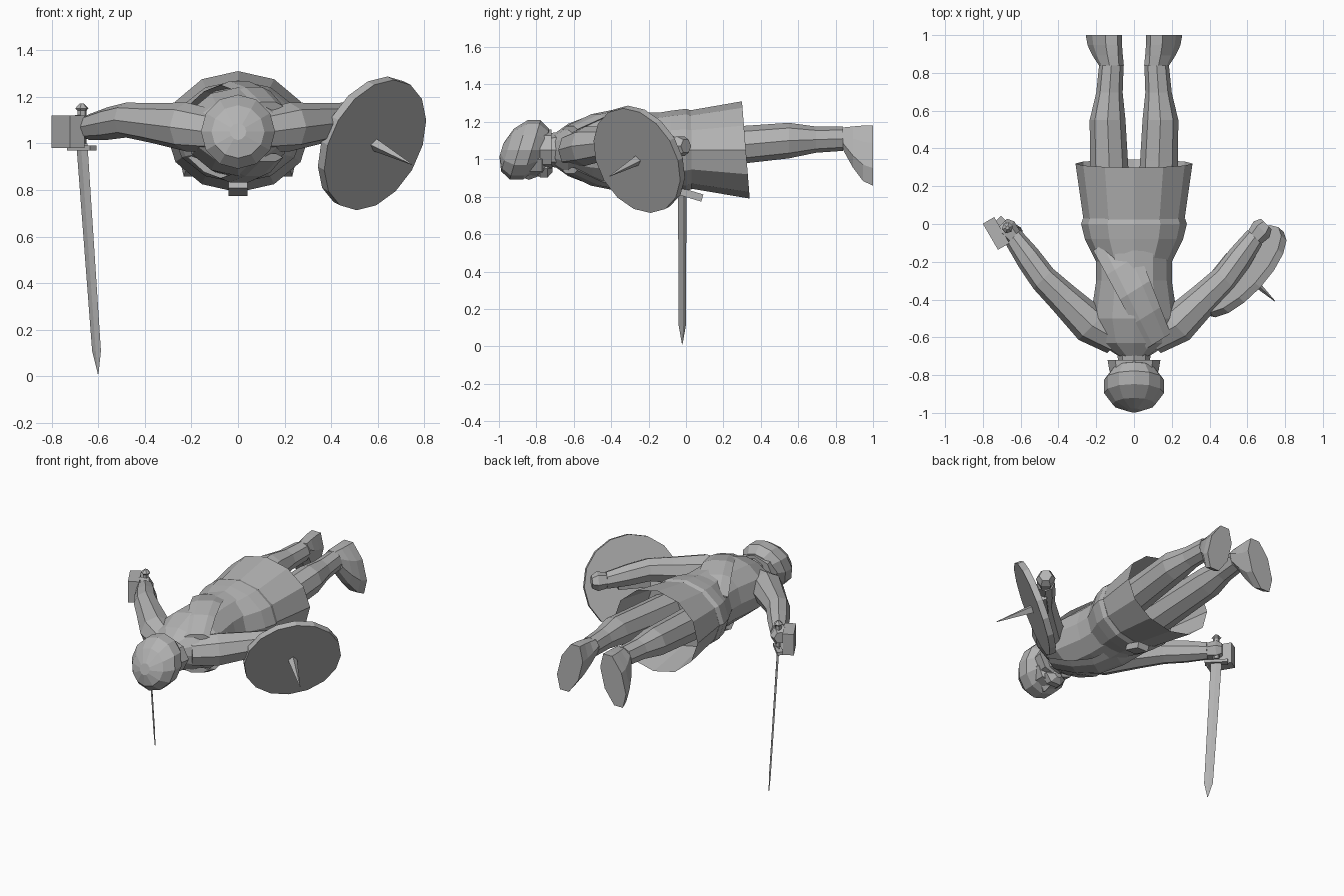
import bpy
import bmesh
import math
from mathutils import Vector

if "Cube" in bpy.data.objects:
    bpy.data.objects.remove(bpy.data.objects["Cube"])

COLOUR = (0.45, 0.45, 0.45, 1)
stone = bpy.data.materials.new("stone_grey")
stone.use_nodes = True
stone.diffuse_color = COLOUR
stone.node_tree.nodes["Principled BSDF"].inputs["Base Color"].default_value = COLOUR

RIGHT, BACK, UP = Vector((1, 0, 0)), Vector((0, 1, 0)), Vector((0, 0, 1))
CORE = 1.05  # height of the body's long axis
POINT = 0.002  # radius of a sharp tip


def loft(name, rings, side=RIGHT, up=UP, sides=8, phase=0.0, caps=True):
    """Skin a row of elliptical rings given as (centre, half width, half height)."""
    bm = bmesh.new()
    loops = []
    for centre, width, height in rings:
        angles = [math.tau * (i + phase) / sides for i in range(sides)]
        loops.append([bm.verts.new(centre + side * width * math.cos(angle) + up * height * math.sin(angle))
                      for angle in angles])
    for near, far in zip(loops, loops[1:]):
        for i in range(sides):
            j = (i + 1) % sides
            bm.faces.new((near[i], near[j], far[j], far[i]))
    if caps:
        bm.faces.new(loops[0])
        bm.faces.new(loops[-1])
    bmesh.ops.recalc_face_normals(bm, faces=bm.faces)
    mesh = bpy.data.meshes.new(name)
    bm.to_mesh(mesh)
    bm.free()
    mesh.materials.append(stone)
    obj = bpy.data.objects.new(name, mesh)
    bpy.context.scene.collection.objects.link(obj)


def body(name, *rows, **options):
    """Loft along the body axis from rows of (y, half width, half height)."""
    loft(name, [(Vector((0, y, CORE)), width, height) for y, width, height in rows], **options)


def ball(name, centre, width, length, height, lean=0.0, sides=12, steps=6):
    """Faceted ellipsoid with its poles on the body axis, leaning backwards."""
    rings = []
    for i in range(steps):
        angle = math.pi * (i + 0.4) / (steps - 0.2)
        middle = Vector(centre) - BACK * length * math.cos(angle)
        rings.append((middle, width * math.sin(angle), height * math.sin(angle)))
    loft(name, rings, up=UP + BACK * lean, sides=sides)


def block(name, centre, axis, length, width, height):
    """Box with its length along an axis, sized by half extents."""
    axis = axis.normalized()
    side = UP.cross(axis).normalized()
    corner = math.sqrt(2)
    ends = [(centre + axis * length * s, width * corner, height * corner) for s in (-1, 1)]
    loft(name, ends, side=side, up=axis.cross(side), sides=4, phase=0.5)


def limb(name, joints, radii, **options):
    """Round tube through joints."""
    loft(name, [(joint, radius, radius) for joint, radius in zip(joints, radii)], **options)


# Torso and neck
body("torso", (-0.7, 0.08, 0.09), (-0.63, 0.19, 0.14), (-0.5, 0.23, 0.19),
     (-0.3, 0.2, 0.2), (-0.15, 0.2, 0.2), (0, 0.25, 0.2), sides=12)
body("neck", (-0.8, 0.08, 0.08), (-0.65, 0.09, 0.1))

# Head with helmet, face and beard
ball("helmet", (0, -0.86, CORE), 0.165, 0.13, 0.165, lean=0.3)
body("neck_guard", (-0.78, 0.13, 0.11), (-0.72, 0.14, 0.11))
ball("face", (0, -0.81, 1), 0.12, 0.1, 0.1, sides=8, steps=4)
ball("nose", (0, -0.84, 0.92), 0.03, 0.05, 0.03, sides=4, steps=3)
ball("beard", (0, -0.76, 0.95), 0.08, 0.05, 0.06, sides=6, steps=4)

# Draped sash from the left shoulder to the right hip, on the back and chest
for label, facing in (("back", 1), ("chest", -1)):
    drape = []
    for i in range(5):
        t = i / 4
        lift = 0.11 + 0.09 * math.sin(math.pi * t)
        drape.append((Vector((0.13 - 0.25 * t, 0.54 * t - 0.62, CORE + facing * lift)), 0.08 + 0.04 * t, 0.02))
    loft("sash_" + label, drape, side=Vector((0.8, 0.5, 0)), sides=6)

# Rolled waistband, knot and open skirt
body("waistband", (-0.2, 0.2, 0.19), (-0.08, 0.26, 0.21), (0, 0.28, 0.22), (0.03, 0.27, 0.21), sides=12)
block("waist_knot", Vector((0, 0.03, 0.81)), BACK - UP * 0.3, 0.06, 0.04, 0.02)
body("skirt", (-0.03, 0.26, 0.2), (0.32, 0.31, 0.26), up=UP - BACK * 0.08, sides=12, caps=False)

for s, label in ((1, "left"), (-1, "right")):
    # Legs
    hip = Vector((0.12 * s, 0, CORE))
    calf = Vector((0.14 * s, 0.55, 1.1))
    ankle = Vector((0.12 * s, 0.84, 1.11))
    limb(label + "_leg", [hip, hip.lerp(calf, 0.6), calf, calf.lerp(ankle, 0.5), ankle],
         [0.11, 0.1, 0.095, 0.07, 0.065])

    # Outward turned feet, growing from ankle to flat sole
    sole = Vector((0.16 * s, 1, 1.02))
    foot = []
    for i in range(4):
        t = math.sin(math.pi * i / 6)
        middle = ankle.lerp(sole, t)
        middle.y = ankle.y + (sole.y - ankle.y) * i / 3
        foot.append((middle, 0.065 + 0.02 * t, 0.065 + 0.11 * t))
    loft(label + "_foot", foot, up=UP - RIGHT * 0.25 * s, phase=0.5)

    # Arms spread out and back along the body
    neck_side = Vector((0.08 * s, -0.62, CORE))
    shoulder = Vector((0.22 * s, -0.54, 1.07))
    elbow = Vector((0.48 * s, -0.29, 1.1))
    wrist = Vector((0.64 * s, -0.07, 1.07))
    limb(label + "_arm", [neck_side, shoulder, shoulder.lerp(elbow, 0.6), elbow, elbow.lerp(wrist, 0.5), wrist],
         [0.09, 0.105, 0.085, 0.075, 0.07, 0.055], side=Vector((0.7 * s, -0.7, 0)))

    # Closed fists
    knuckle = wrist + Vector((0.06 * s, 0.07, 0))
    limb(label + "_hand", [wrist, wrist.lerp(knuckle, 0.6), knuckle], [0.05, 0.06, 0.04],
         side=Vector((0.7 * s, -0.7, 0)), sides=6)

# Outer guard plate beside the right fist
block("hand_guard", Vector((-0.73, -0.05, CORE)), Vector((0.5, -0.86, 0)), 0.08, 0.035, 0.07)

# Sword with its blade hanging down
edge = Vector((-0.7, 0.7, 0))
flat = edge.cross(UP)
hilt = Vector((-0.67, -0.02, 1))
tip = Vector((-0.6, -0.02, 0.01))
loft("sword_blade", [(hilt, 0.034, 0.006), (hilt.lerp(tip, 0.9), 0.027, 0.005), (tip, POINT, POINT)],
     side=edge, up=flat, sides=4)
limb("sword_grip", [hilt, hilt + UP * 0.14, hilt + UP * 0.15, hilt + UP * 0.17],
     [0.02, 0.02, 0.03, 0.01], side=edge, up=flat, sides=6)
block("sword_guard", hilt - UP * 0.02, edge, 0.07, 0.02, 0.01)

# Round shield with a central spike
normal = Vector((0.68, -0.63, -0.36)).normalized()
across = normal.cross(UP).normalized()
plane = {"side": across, "up": across.cross(normal)}
hub = Vector((0.575, -0.25, 1))
rim = normal * 0.02
limb("shield", [hub - rim, hub + rim], [0.3, 0.3], sides=16, **plane)
limb("shield_spike", [hub, hub + normal * 0.25], [0.03, POINT], sides=4, **plane)
block("shield_grip", hub - normal * 0.05, across, 0.1, 0.03, 0.02)
